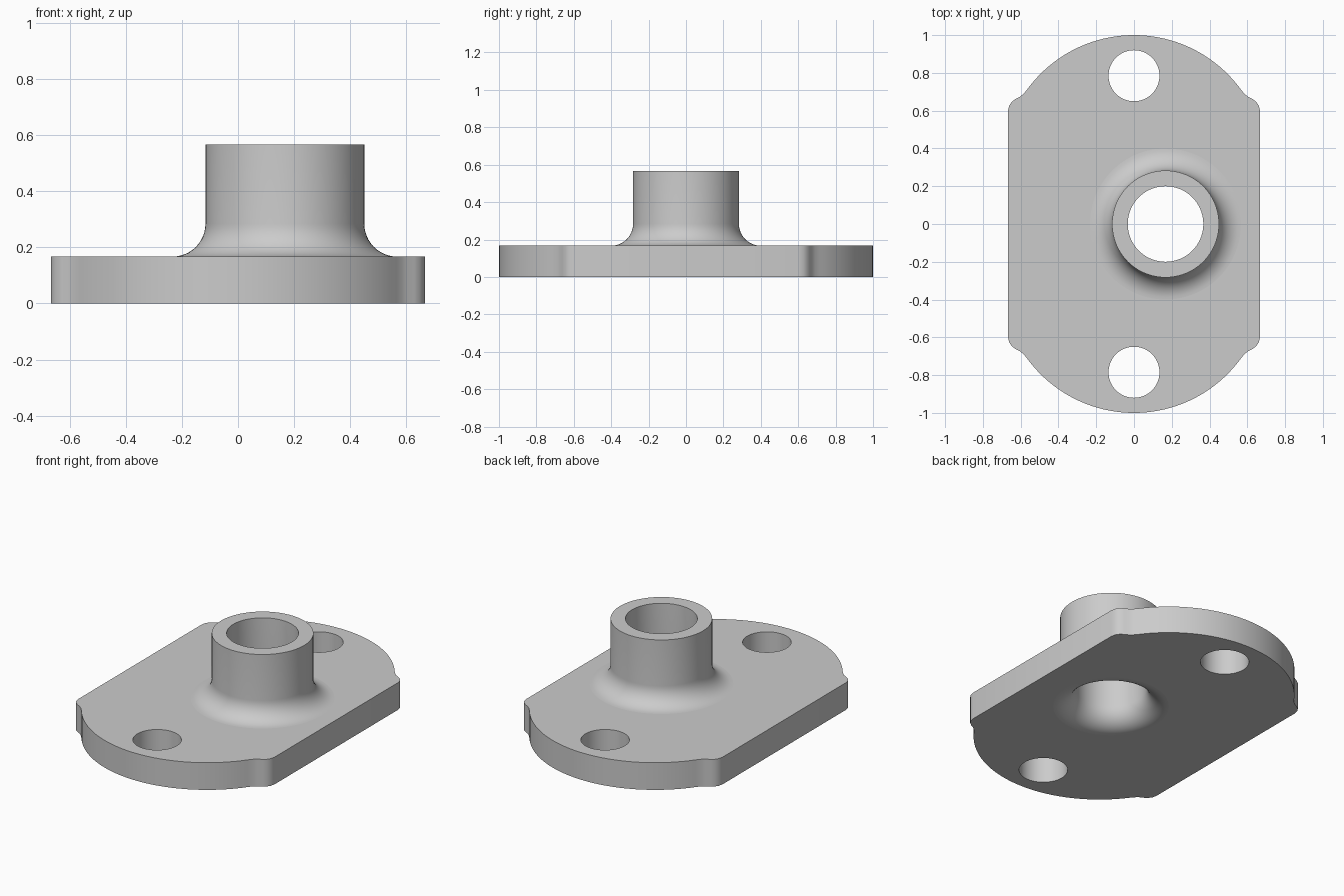
import bpy
import bmesh
from math import sin, cos, pi, sqrt, asin

cube = bpy.data.objects.get("Cube")
if cube:
    bpy.data.objects.remove(cube, do_unlink=True)

THICK = 0.167          # flange plate thickness
HEIGHT = 0.567         # top of the neck
NECK_X = 0.167         # neck sits off centre
NECK_R, BORE_R = 0.283, 0.2
OUTER_FILLET, INNER_FILLET = 0.117, 0.122
STEPS = 12             # fillet segments
SIDES = 96


def circle(cx, cy, r, sides=SIDES):
    return [(cx + r * cos(2 * pi * i / sides), cy + r * sin(2 * pi * i / sides))
            for i in range(sides)]


def flange_outline():
    """Rounded end arc running into a small shoulder, mirrored four ways."""
    r, cy, end_x = 0.70, 0.30, 0.565
    end_angle = asin(end_x / r)
    quarter = [(r * sin(end_angle * i / 20), cy + r * cos(end_angle * i / 20))
               for i in range(21)]
    quarter += [(0.583, 0.691), (0.603, 0.674), (0.628, 0.661),
                (0.648, 0.646), (0.661, 0.626), (0.667, 0.6)]
    right = quarter + [(x, -y) for x, y in reversed(quarter)]
    left = [(-x, -y) for x, y in right[1:-1]]
    return right + left


bm = bmesh.new()


def ring(points, z):
    return [bm.verts.new((x, y, z)) for x, y in points]


def bridge(a, b, smooth=True):
    n = len(a)
    for i in range(n):
        j = (i + 1) % n
        bm.faces.new((a[i], a[j], b[j], b[i])).smooth = smooth


def cap(loops):
    """Flat face with holes, filled between closed loops."""
    edges = []
    for loop in loops:
        for i, v in enumerate(loop):
            w = loop[(i + 1) % len(loop)]
            edges.append(bm.edges.get((v, w)) or bm.edges.new((v, w)))
    result = bmesh.ops.triangle_fill(bm, edges=edges, use_beauty=True,
                                     normal=(0, 0, 1))
    for item in result["geom"]:
        if isinstance(item, bmesh.types.BMFace):
            item.smooth = False


# Flange edge and the two bolt holes
bottom, top = [], []
for points in (flange_outline(), circle(0, 0.785, 0.135, 64),
               circle(0, -0.785, 0.135, 64)):
    low, high = ring(points, 0), ring(points, THICK)
    bridge(low, high)
    bottom.append(low)
    top.append(high)

# Bore with a flared mouth at the underside
angles = [pi / 2 * i / STEPS for i in range(STEPS + 1)]
bore = [(BORE_R + INNER_FILLET * (1 - sin(a)), INNER_FILLET * (1 - cos(a)))
        for a in angles] + [(BORE_R, HEIGHT)]

# Neck outside with a fillet down to the flange
neck = [(NECK_R, HEIGHT)]
neck += [(NECK_R + OUTER_FILLET * (1 - cos(a)),
          THICK + OUTER_FILLET * (1 - sin(a))) for a in reversed(angles)]
neck = [neck[0]] + sorted(neck[1:], key=lambda p: -p[1])

bore_rings = [ring(circle(NECK_X, 0, r), z) for r, z in bore]
neck_rings = [ring(circle(NECK_X, 0, r), z) for r, z in neck]
for rings in (bore_rings, neck_rings):
    for a, b in zip(rings, rings[1:]):
        bridge(a, b)
bridge(bore_rings[-1], neck_rings[0], smooth=False)   # neck rim

# Flat flange faces
cap(bottom + [bore_rings[0]])
cap(top + [neck_rings[-1]])

bmesh.ops.recalc_face_normals(bm, faces=bm.faces)
mesh = bpy.data.meshes.new("flange_with_neck")
bm.to_mesh(mesh)
bm.free()

flange = bpy.data.objects.new("flange_with_neck", mesh)
bpy.context.collection.objects.link(flange)

# Single grey metal colour
grey = bpy.data.materials.new("plain_grey")
grey.use_nodes = True
colour = (0.6, 0.6, 0.6, 1)
grey.diffuse_color = colour
grey.node_tree.nodes["Principled BSDF"].inputs["Base Color"].default_value = colour
mesh.materials.append(grey)
